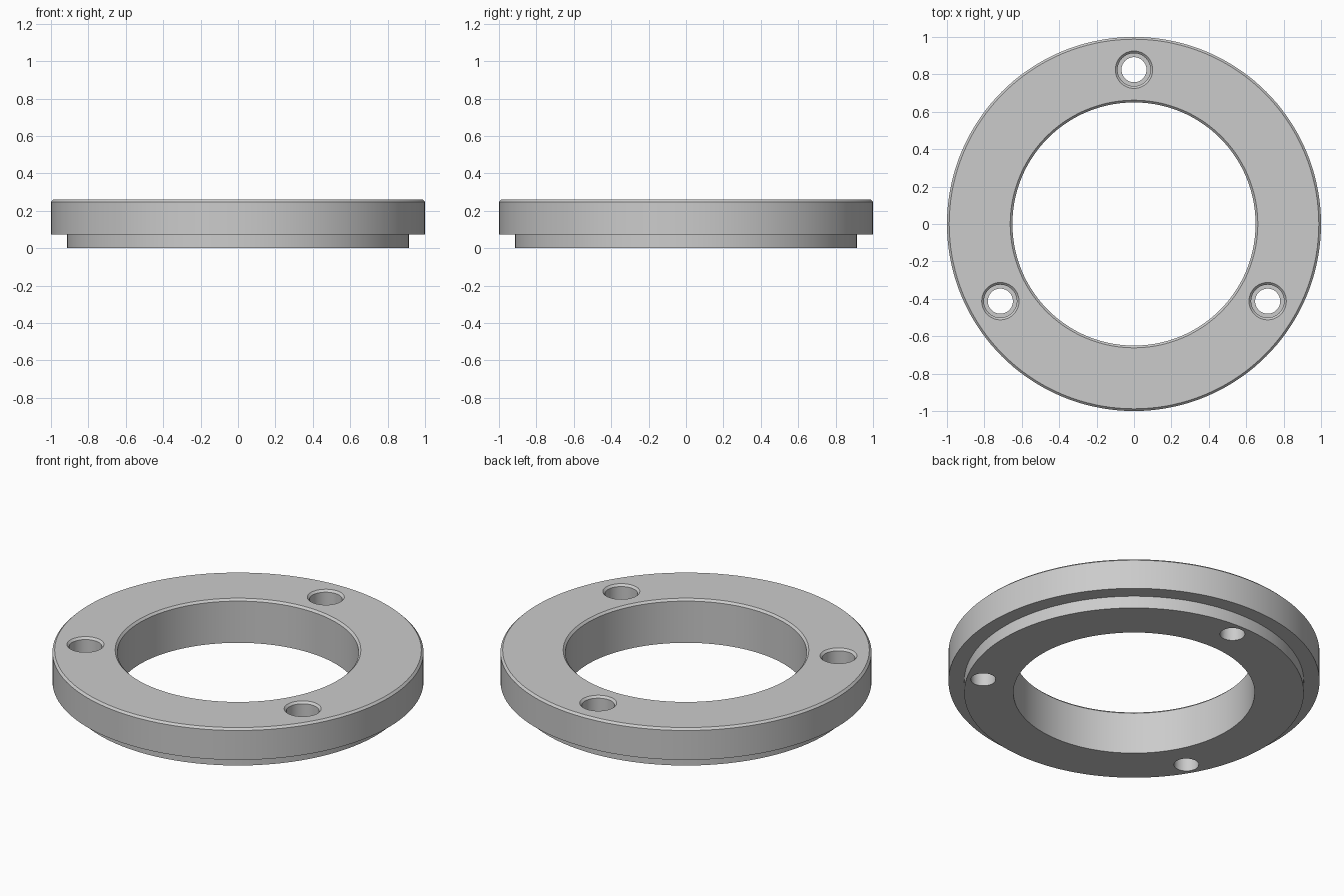
import bpy, bmesh, math
from mathutils import Vector

cube = bpy.data.objects.get("Cube")
if cube:
    bpy.data.objects.remove(cube, do_unlink=True)

HEIGHT, STEP = 0.26, 0.073
CHAMFER = 0.012
BOLT_RADIUS = 0.825

grey = bpy.data.materials.new("plain_grey")
grey.use_nodes = True
colour = (0.6, 0.6, 0.6, 1)
grey.diffuse_color = colour
grey.node_tree.nodes["Principled BSDF"].inputs["Base Color"].default_value = colour


def lathe(name, profile, segments, centre=(0, 0, 0)):
    """Spin a closed (radius, z) profile around a vertical axis."""
    bm = bmesh.new()
    verts = [bm.verts.new((r, 0, z)) for r, z in profile]
    edges = [bm.edges.new((v, verts[i - 1])) for i, v in enumerate(verts)]
    bmesh.ops.spin(bm, geom=verts + edges, cent=(0, 0, 0), axis=(0, 0, 1),
                   angle=math.tau, steps=segments)
    bmesh.ops.remove_doubles(bm, verts=bm.verts, dist=1e-5)
    bmesh.ops.dissolve_degenerate(bm, edges=bm.edges, dist=1e-6)
    bmesh.ops.recalc_face_normals(bm, faces=bm.faces)
    bmesh.ops.translate(bm, verts=bm.verts, vec=Vector(centre))
    mesh = bpy.data.meshes.new(name)
    bm.to_mesh(mesh)
    bm.free()
    mesh.materials.append(grey)
    obj = bpy.data.objects.new(name, mesh)
    bpy.context.collection.objects.link(obj)
    return obj


# Stepped ring with chamfered top edges
ring = lathe("flange_ring", [
    (0.65, 0), (0.915, 0), (0.915, STEP), (1, STEP),
    (1, HEIGHT - CHAMFER), (1 - CHAMFER, HEIGHT),
    (0.65 + CHAMFER, HEIGHT), (0.65, HEIGHT - CHAMFER)], 144)

# Counterbored bolt holes, chamfered at the mouth
bore_profile = [
    (0, -0.1), (0.067, -0.1), (0.067, HEIGHT - 0.13), (0.088, HEIGHT - 0.13),
    (0.088, HEIGHT - CHAMFER), (0.1, HEIGHT), (0.1, HEIGHT + 0.1), (0, HEIGHT + 0.1)]
cutters = []
for i in range(3):
    a = math.radians(90 + 120 * i)
    cutter = lathe(f"bolt_hole_cutter_{i + 1}", bore_profile, 48,
                   (BOLT_RADIUS * math.cos(a), BOLT_RADIUS * math.sin(a), 0))
    cutter.hide_render = True
    cutters.append(cutter)
    cut = ring.modifiers.new(f"bolt_hole_{i + 1}", 'BOOLEAN')
    cut.operation, cut.solver, cut.object = 'DIFFERENCE', 'EXACT', cutter

# Bake the holes, drop the cutters, smooth the round walls
bpy.context.view_layer.objects.active = ring
ring.select_set(True)
for name in [m.name for m in ring.modifiers]:
    bpy.ops.object.modifier_apply(modifier=name)
for cutter in cutters:
    bpy.data.objects.remove(cutter, do_unlink=True)
bpy.ops.object.shade_smooth_by_angle(angle=math.radians(30))
